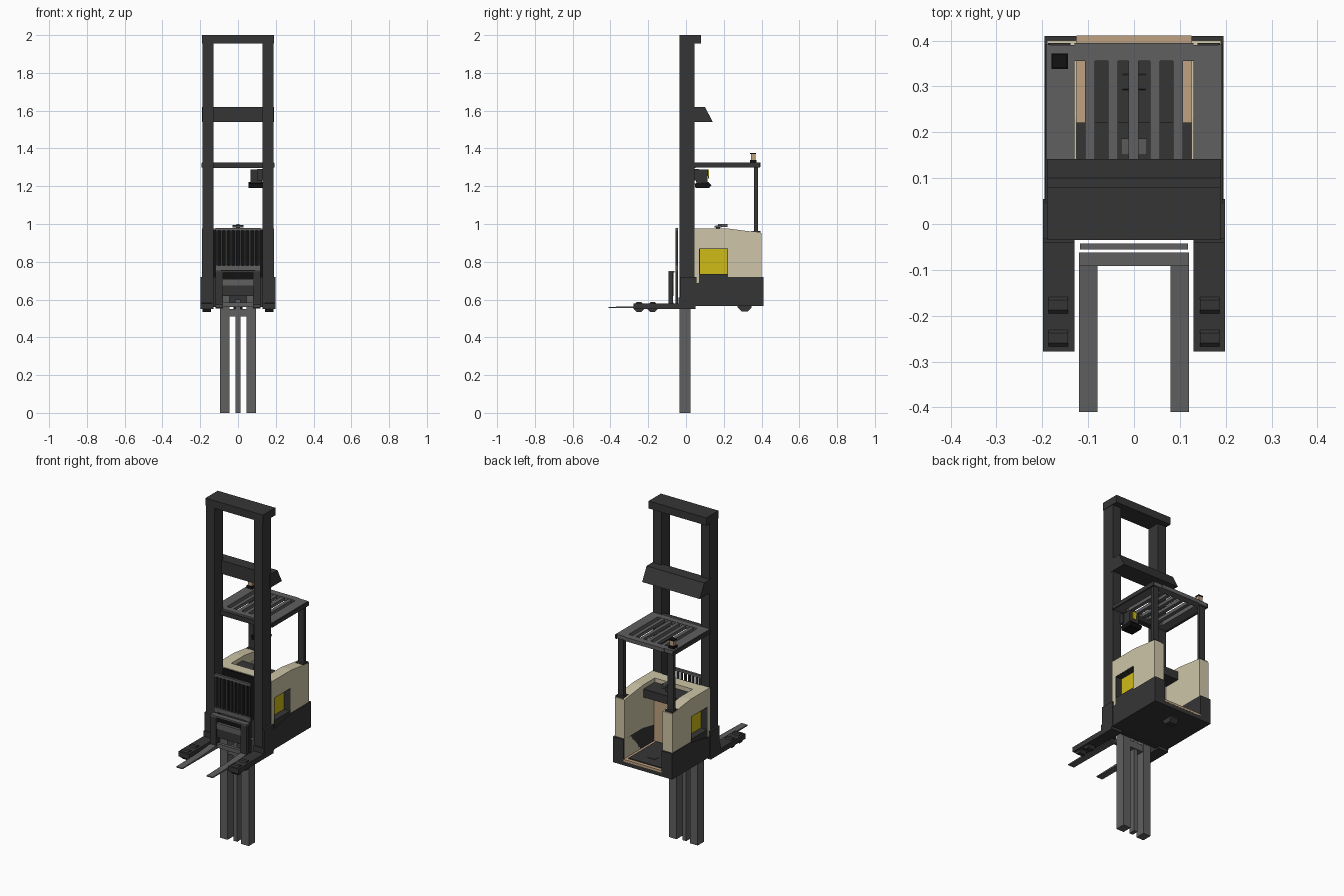
import bpy, bmesh, math
from mathutils import Vector

if "Cube" in bpy.data.objects:
    bpy.data.objects.remove(bpy.data.objects["Cube"])


def mat(name, rgb):
    m = bpy.data.materials.new(name)
    m.diffuse_color = (*rgb, 1)
    m.use_nodes = True
    m.node_tree.nodes["Principled BSDF"].inputs["Base Color"].default_value = m.diffuse_color
    return m


DARK = mat("charcoal", (0.036, 0.036, 0.036))
GRAY = mat("mid gray", (0.115, 0.115, 0.115))
BLACK = mat("black", (0.006, 0.006, 0.006))
BEIGE = mat("beige", (0.62, 0.56, 0.39))
TAN = mat("tan", (0.52, 0.36, 0.22))
YELLOW = mat("yellow", (0.63, 0.50, 0.008))


def finish(name, bm, m):
    bmesh.ops.recalc_face_normals(bm, faces=bm.faces)
    me = bpy.data.meshes.new(name)
    bm.to_mesh(me)
    bm.free()
    me.materials.append(m)
    ob = bpy.data.objects.new(name, me)
    bpy.context.collection.objects.link(ob)
    return ob


def box(name, x, y, z, m):
    """Box from (min, max) pairs."""
    bm = bmesh.new()
    bmesh.ops.create_cube(bm, size=1)
    for v in bm.verts:
        v.co = Vector([a + (c + 0.5) * (b - a) for c, (a, b) in zip(v.co, (x, y, z))])
    return finish(name, bm, m)


def prism(name, yz, x, m):
    """Side profile (y, z) extruded along x."""
    bm = bmesh.new()
    f = bm.faces.new([bm.verts.new((x[0], y, z)) for y, z in yz])
    r = bmesh.ops.extrude_face_region(bm, geom=[f])
    bmesh.ops.translate(bm, vec=(x[1] - x[0], 0, 0),
                        verts=[g for g in r["geom"] if isinstance(g, bmesh.types.BMVert)])
    return finish(name, bm, m)


def wheel(name, x, y, z, r, m, n=8):
    prism(name, [(y + r * math.cos((i + .5) * math.tau / n), z + r * math.sin((i + .5) * math.tau / n))
                 for i in range(n)], x, m)


def mx(s, a, b):
    """Mirror an x range to side s."""
    return (a, b) if s > 0 else (-b, -a)


for s, side in ((1, "right"), (-1, "left")):
    # mast upright and base bracket
    box(side + "_mast_upright", mx(s, .13, .187), (-.035, .045), (.56, 2.0), DARK)
    box(side + "_mast_bracket", mx(s, .18, .199), (-.033, .055), (.565, .72), DARK)
    box(side + "_mast_foot", mx(s, .13, .199), (-.04, .05), (.55, .612), DARK)
    # outrigger with two load wheels
    box(side + "_outrigger", mx(s, .13, .199), (-.278, -.03), (.55, .58), DARK)
    for i, y in enumerate((-.249, -.177)):
        wheel(f"{side}_load_wheel_{i}", mx(s, .144, .187), y, .56, .029, DARK)
    # chassis side
    prism(side + "_chassis_side", [(.04, .567), (.41, .567), (.41, .72), (.23, .72), (.045, .685)],
          mx(s, .125, .195), DARK)
    # cabin side wall with window notch
    prism(side + "_cabin_wall", [(.045, .6), (.07, .6), (.07, .87), (.222, .87), (.222, .6), (.40, .6),
                                 (.40, .953), (.23, .975), (.045, .975)], mx(s, .125, .19), BEIGE)
    box(side + "_window_inner_wall", mx(s, .125, .145), (.07, .222), (.6, .87), BEIGE)
    box(side + "_window_panel", mx(s, .145, .15), (.07, .222), (.73, .87), YELLOW)
    box(side + "_window_sill", mx(s, .145, .191), (.07, .222), (.6, .735), DARK)
    for n, y in (("front", (.07, .073)), ("rear", (.219, .222))):
        box(f"{side}_{n}_jamb", mx(s, .15, .189), y, (.735, .87), DARK)
    box(side + "_window_head", mx(s, .15, .189), (.073, .219), (.867, .87), DARK)
    # guard post
    box(side + "_guard_post", mx(s, .145, .183), (.36, .38), (.955, 1.302), DARK)
    box(side + "_guard_post_foot", mx(s, .138, .188), (.345, .395), (.945, .962), DARK)
    # fork tine, tapered
    prism(side + "_fork_tine", [(-.41, .555), (-.07, .553), (-.07, .577), (-.2, .566), (-.41, .561)],
          mx(s, .08, .12), GRAY)
    box(side + "_carriage_post", mx(s, .08, .12), (-.092, -.068), (.56, .745), DARK)
    # lowered inner mast
    box(side + "_lower_column", mx(s, .045, .095), (-.034, .025), (0, .62), GRAY)
    # guard roof side plate
    box(side + "_roof_side", mx(s, .13, .19), (.045, .39), (1.302, 1.325), GRAY)
    box(side + "_roof_edge", mx(s, .183, .193), (.045, .392), (1.298, 1.322), DARK)

# mast cross members
box("mast_top_beam", (-.19, .19), (-.035, .08), (1.955, 2.0), DARK)
prism("mast_mid_beam", [(.03, 1.62), (.10, 1.62), (.142, 1.54), (.03, 1.54)], (-.19, .19), DARK)
box("mast_guard_tie", (-.13, .13), (.02, .05), (1.297, 1.325), DARK)
box("mast_base_plate", (-.13, .13), (.025, .05), (.56, .72), DARK)
box("centre_lower_column", (-.012, .012), (-.025, .015), (0, .6), GRAY)
box("lower_column_tie", (-.046, .046), (-.03, .02), (.51, .55), GRAY)

# overhead guard slats
box("roof_rear_bar", (-.13, .13), (.355, .395), (1.302, 1.325), GRAY)
box("roof_front_bar", (-.13, .13), (.045, .08), (1.302, 1.325), GRAY)
for i, x in enumerate((-.096, -.046, -.001, .046, .096)):
    box(f"roof_slat_{i}", (x - .011, x + .011), (.07, .36), (1.304, 1.323), GRAY)

# beacon
box("beacon_base", (-.18, -.144), (.338, .372), (1.32, 1.34), BLACK)
box("beacon_lens", (-.175, -.149), (.343, .367), (1.34, 1.372), TAN)
box("beacon_cap", (-.178, -.146), (.34, .37), (1.37, 1.376), BLACK)

# fan hanging beside the mast
box("fan_bracket", (.10, .135), (.04, .07), (1.23, 1.29), DARK)
prism("fan_body", [(.047, 1.288), (.118, 1.288), (.112, 1.215), (.055, 1.215)], (.065, .128), DARK)
prism("fan_guard", [(.045, 1.215), (.118, 1.222), (.134, 1.205), (.122, 1.19), (.05, 1.19)],
      (.055, .13), BLACK)
box("fan_label", (.085, .11), (.117, .122), (1.24, 1.285), YELLOW)

# chassis floor, threshold and mat
box("chassis_floor", (-.13, .13), (.04, .41), (.567, .596), DARK)
box("floor_border", (-.125, .125), (.12, .411), (.59, .603), TAN)
box("floor_mat", (-.107, .107), (.13, .39), (.60, .608), DARK)
wheel("drive_wheel", (-.025, .025), .31, .573, .04, DARK)

# front of cabin, console and control handle
box("cabin_front_wall", (-.13, .13), (.05, .115), (.6, .975), BEIGE)
box("cabin_front_panel", (-.13, .13), (.042, .05), (.6, .972), BLACK)
box("inner_front_lining", (-.125, .125), (.115, .122), (.6, .93), TAN)
box("console", (-.13, .13), (.115, .221), (.90, .95), DARK)
box("handle_stem", (-.01, .01), (.16, .18), (.95, .985), DARK)
prism("handle_grip", [(.15, .982), (.187, .982), (.187, .994), (.15, .99)], (-.028, .028), GRAY)
box("handle_lever", (-.007, .007), (.17, .22), (.985, 1.0), GRAY)

# load backrest with vertical bars
for n, z in (("top", (.965, .98)), ("bottom", (.755, .78))):
    box(f"backrest_{n}_rail", (-.118, .118), (-.056, -.042), z, GRAY)
for i in range(10):
    x = -.112 + i * .224 / 9
    box(f"backrest_bar_{i}", (x - .0055, x + .0055), (-.055, -.043), (.77, .975), DARK)
for s, side in ((1, "right"), (-1, "left")):
    box(side + "_backrest_leg", mx(s, .09, .118), (-.056, -.043), (.57, .77), DARK)

# fork carriage bars
box("carriage_top_bar", (-.12, .12), (-.092, -.062), (.742, .752), GRAY)
box("carriage_black_slot", (-.08, .08), (-.075, -.065), (.71, .742), BLACK)
box("carriage_gray_bar", (-.08, .08), (-.088, -.066), (.675, .708), GRAY)
box("carriage_lower_plate", (-.08, .08), (-.082, -.066), (.62, .675), DARK)
box("carriage_foot_bar", (-.08, .08), (-.085, -.066), (.56, .585), GRAY)
